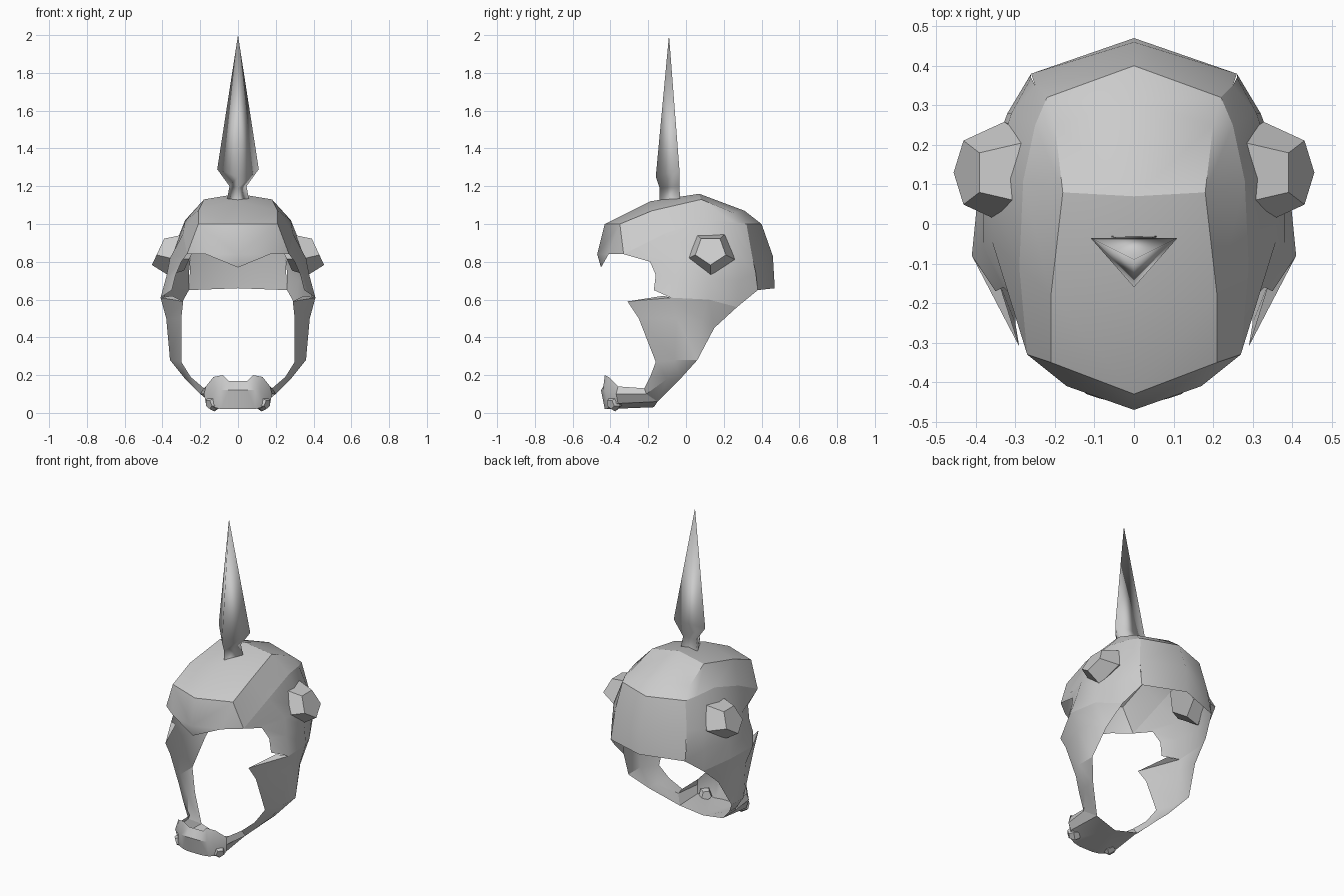
import bpy
import bmesh
from math import cos, sin, radians, tau
from mathutils import Vector, Euler

default_cube = bpy.data.objects.get("Cube")
if default_cube:
    bpy.data.objects.remove(default_cube, do_unlink=True)

# One plain grey metal for the whole helmet
GREY = (0.6, 0.6, 0.6, 1.0)
metal = bpy.data.materials.new("grey_metal")
metal.use_nodes = True
metal.diffuse_color = GREY
metal.node_tree.nodes["Principled BSDF"].inputs["Base Color"].default_value = GREY


def skin(name, *grids, mirror=True, smooth_angle=30, inside=(0, 0, 60)):
    """Stretch faces between neighbouring rows of points, given in hundredths."""
    mesh = bpy.data.meshes.new(name)
    bm = bmesh.new()
    shared = {}

    def vertex(point):
        key = tuple(round(c, 3) for c in point)
        if key not in shared:
            shared[key] = bm.verts.new(Vector(key) / 100)
        return shared[key]

    for rows in grids:
        for upper, lower in zip(rows, rows[1:]):
            for i in range(len(upper) - 1):
                corners = (upper[i], upper[i + 1], lower[i + 1], lower[i])
                unique = list(dict.fromkeys(vertex(p) for p in corners))
                if len(unique) > 2:
                    bm.faces.new(unique)

    # Make the faces agree, then point them away from the inside
    bmesh.ops.recalc_face_normals(bm, faces=bm.faces)
    middle = Vector(inside) / 100
    outward = sum(f.normal.dot(f.calc_center_median() - middle) * f.calc_area() for f in bm.faces)
    if outward < 0:
        bmesh.ops.reverse_faces(bm, faces=bm.faces)
    bm.to_mesh(mesh)
    bm.free()

    mesh.materials.append(metal)
    part = bpy.data.objects.new(name, mesh)
    bpy.context.collection.objects.link(part)
    if mirror:
        part.modifiers.new("both_sides", "MIRROR").use_clip = True
    bpy.ops.object.select_all(action="DESELECT")
    part.select_set(True)
    bpy.context.view_layer.objects.active = part
    bpy.ops.object.shade_smooth_by_angle(angle=radians(smooth_angle))
    return part


def stud(name, centre, reach, turn, rings):
    """Five-sided stud: rings of (share of the reach, radius), closed at both ends."""
    centre, reach = Vector(centre), Vector(reach)
    spin = Euler([radians(a) for a in turn]).to_matrix()
    rows = []
    for share, radius in rings:
        row = []
        for i in range(5):
            angle = tau * (i / 5 - 1 / 4)
            offset = spin @ Vector((0, radius * cos(angle), radius * sin(angle)))
            row.append(tuple(centre + reach * share + offset))
        rows.append(row + row[:1])
    skin(name, rows, inside=centre + reach / 2)


# Skull cap: rows from the brow over the crown and down the back
skull = [
    [(0, -45, 77), (17, -41, 84), (27, -33, 84)],
    [(0, -47, 84), (17, -41, 84), (27, -33, 84)],
    [(0, -43, 100), (21, -35, 100), (27, -33, 84)],
    [(0, -19, 112), (21, -18, 107), (29, -11, 95)],
    [(0, 7, 116), (18, 8, 113), (28, 11, 102)],
    [(0, 31, 107), (20, 25, 106), (25, 25, 101)],
    [(0, 40, 100), (22, 32, 100), (22, 32, 100)],
    [(0, 46, 83), (25, 35, 83), (25, 35, 83)],
    [(0, 47, 66), (26, 38, 65), (26, 38, 65)],
]
skin("skull_cap", skull)

# Side panel: hangs from the cap edge, front to back
cap_edge = [row[-1] for row in skull[2:7]]
temple = [(30, -19, 80), (36, -4, 82), (36, 12, 82), (31, 28, 83), (25, 35, 83)]
brow_end = [(33, -16, 73), (38, -6, 72), (38, 12, 71), (32, 28, 70), (26, 37, 74)]
jaw_line = [(35, -17, 65), (41, -8, 61), (39, 12, 60), (31, 27, 56), (26, 38, 65)]
skin("side_panel", [cap_edge, temple, brow_end, jaw_line])

# Cheek guard: forward-pointing barb, narrowing down to the jaw
jaw_back = (15, -15, 6)
jaw_end = [(18, -22, 13), (20, -21, 10), jaw_back, jaw_back]
cheek = [
    [(29, -31, 59)] + jaw_line[1:4],
    [(30, -25, 50), (38, -5, 50), (37, 9, 49), (33, 15, 45)],
    [(30, -16, 27), (36, -6, 28), (36, 6, 28), (36, 6, 28)],
    [(25, -19, 19), (28, -10, 18), (28, -3, 18), (28, -3, 18)],
    jaw_end,
]
barb_top = [[(29, -31, 59), (29, -31, 59)], [(35, -12, 62), (41, -8, 61)]]
skin("cheek_guard", cheek, barb_top)

# Chin guard: notched front plate wrapping back to the jaw, with a keeled floor
chin = [
    [(0, -42, 17), (0, -45, 12), (0, -43, 2)],
    [(5, -42, 17), (5, -45, 12), (5, -43, 2)],
    [(8, -43, 20), (9, -44, 12), (9, -42, 2)],
    [(13, -41, 19), (12, -43, 12), (13, -41, 3)],
    [(17, -36, 14), (18, -37, 10), (17, -36, 5)],
    jaw_end[:3],
]
keel_back = (0, -17, 3)
floor = [[row[-1] for row in chin], [keel_back] * 5 + [jaw_back]]
skin("chin_guard", chin, floor, inside=(0, -25, 12))

# Ear studs tilted upward, and small bolts on the chin
stud("ear_stud", (31, 13, 85), (11, 0, 1), (0, -25, 0),
     [(-0.6, 0), (-0.6, 10), (0, 13.5), (1, 8.5), (1, 0)])
stud("chin_bolt", (12, -37, 5), (3.5, -3, -0.5), (0, 15, -40),
     [(-0.3, 0), (-0.3, 3), (0.4, 4.2), (1, 2.6), (1, 0)])

# Crest spike: three-sided blade on a narrow neck
spike = []
for width, back, front, back_z, front_z in [
    (6, -3, -14, 112, 111),
    (4.5, -3.5, -14, 120, 119),
    (11, -3.5, -16, 129, 125),
    (0, -9, -9, 200, 200),
]:
    nose = (0, front, front_z)
    spike.append([nose, (width, back, back_z), (-width, back, back_z), nose])
skin("crest_spike", spike, mirror=False, smooth_angle=180, inside=(0, -8, 150))
